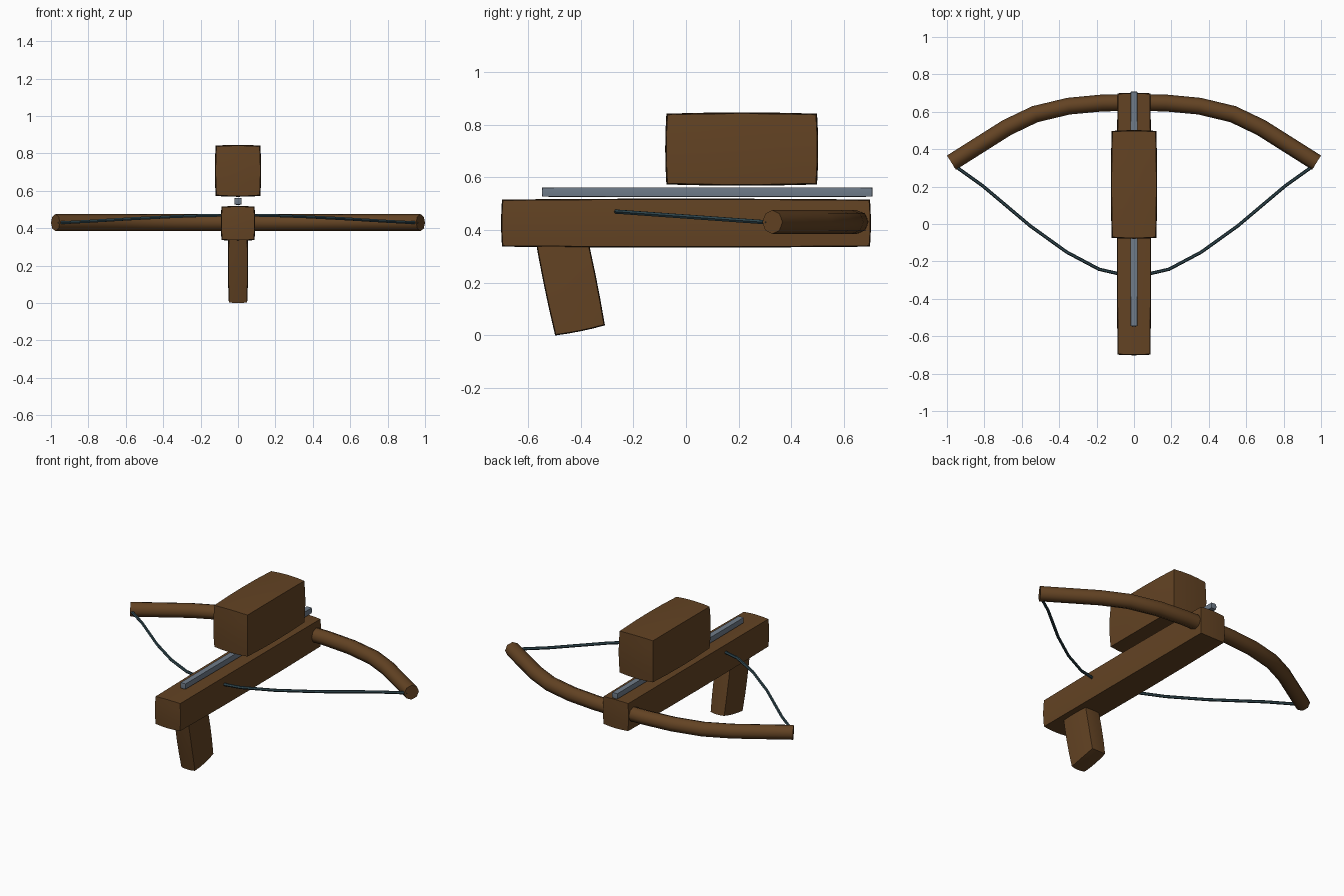
import bpy, bmesh, math
from mathutils import Vector, Matrix

if "Cube" in bpy.data.objects:
    bpy.data.objects.remove(bpy.data.objects["Cube"])


def mat(name, rgb):
    m = bpy.data.materials.new(name)
    m.diffuse_color = (*rgb, 1)
    m.use_nodes = True
    m.node_tree.nodes["Principled BSDF"].inputs["Base Color"].default_value = m.diffuse_color
    return m


WOOD = mat("brown wood", (0.125, 0.056, 0.017))
STEEL = mat("grey steel", (0.16, 0.20, 0.25))
CORD = mat("dark cord", (0.03, 0.065, 0.08))


def finish(name, bm, material, angle):
    bmesh.ops.recalc_face_normals(bm, faces=bm.faces)
    me = bpy.data.meshes.new(name)
    bm.to_mesh(me)
    bm.free()
    me.materials.append(material)
    ob = bpy.data.objects.new(name, me)
    bpy.context.collection.objects.link(ob)
    bpy.ops.object.select_all(action='DESELECT')
    ob.select_set(True)
    bpy.context.view_layer.objects.active = ob
    bpy.ops.object.shade_smooth_by_angle(angle=math.radians(angle))
    return ob


def bulged_box(name, lo, hi, bulge, material, tilt=0):
    """Box whose faces swell outwards by `bulge` at their middle."""
    lo, hi = Vector(lo), Vector(hi)
    mid, half = (lo + hi) / 2, (hi - lo) / 2
    bm = bmesh.new()
    bmesh.ops.create_cube(bm, size=2)
    bmesh.ops.subdivide_edges(bm, edges=bm.edges[:], cuts=3, use_grid_fill=True)
    for v in bm.verts:
        u = v.co.copy()
        for a in range(3):
            b, c = u[(a + 1) % 3], u[(a + 2) % 3]
            v.co[a] = u[a] * (half[a] + bulge * (1 - (b * b + c * c) / 2))
    bmesh.ops.transform(bm, verts=bm.verts[:],
                        matrix=Matrix.Translation(mid) @ Matrix.Rotation(tilt, 4, 'X'))
    return finish(name, bm, material, 30)


def tube(name, half_path, radius, sides, material):
    """Sweep a polygon along a path mirrored in x."""
    pts = [Vector((-x, y, z)) for x, y, z in reversed(half_path[1:])]
    pts += [Vector(p) for p in half_path]
    bm = bmesh.new()
    rings = []
    for i, p in enumerate(pts):
        t = (pts[min(i + 1, len(pts) - 1)] - pts[max(i - 1, 0)]).normalized()
        n = Vector((0, 0, 1)).cross(t).normalized()
        up = t.cross(n)
        rings.append([bm.verts.new(p + radius * (n * math.cos(a) + up * math.sin(a)))
                      for a in (2 * math.pi * k / sides for k in range(sides))])
    for r, s in zip(rings, rings[1:]):
        for k in range(sides):
            j = (k + 1) % sides
            bm.faces.new((r[k], r[j], s[j], s[k]))
    bm.faces.new(rings[0])
    bm.faces.new(rings[-1])
    return finish(name, bm, material, 50)


# Wooden body
bulged_box("stock", (-0.085, -0.695, 0.34), (0.085, 0.695, 0.512), 0.007, WOOD)
bulged_box("magazine", (-0.115, -0.07, 0.577), (0.115, 0.493, 0.837), 0.009, WOOD)
bulged_box("grip", (-0.047, -0.535, 0.018), (0.047, -0.349, 0.41), 0.007, WOOD,
           math.radians(11.5))

# Bolt rail above the stock
bulged_box("rail", (-0.017, -0.545, 0.527), (0.017, 0.706, 0.56), 0.002, STEEL)

# Bow limbs
bow = [(0, 0.65), (0.17, 0.647), (0.35, 0.63), (0.53, 0.587), (0.68, 0.515), (0.976, 0.328)]
tube("bow", [(x, y, 0.43) for x, y in bow], 0.045, 8, WOOD)

# Drawn string, rising slightly towards the back
cord = [(0, -0.275), (0.09, -0.264), (0.187, -0.242), (0.36, -0.15), (0.555, -0.01),
        (0.81, 0.205), (0.957, 0.31)]
tube("bow_string", [(x, y, 0.428 + (0.32 - y) * 0.071) for x, y in cord], 0.009, 6, CORD)
